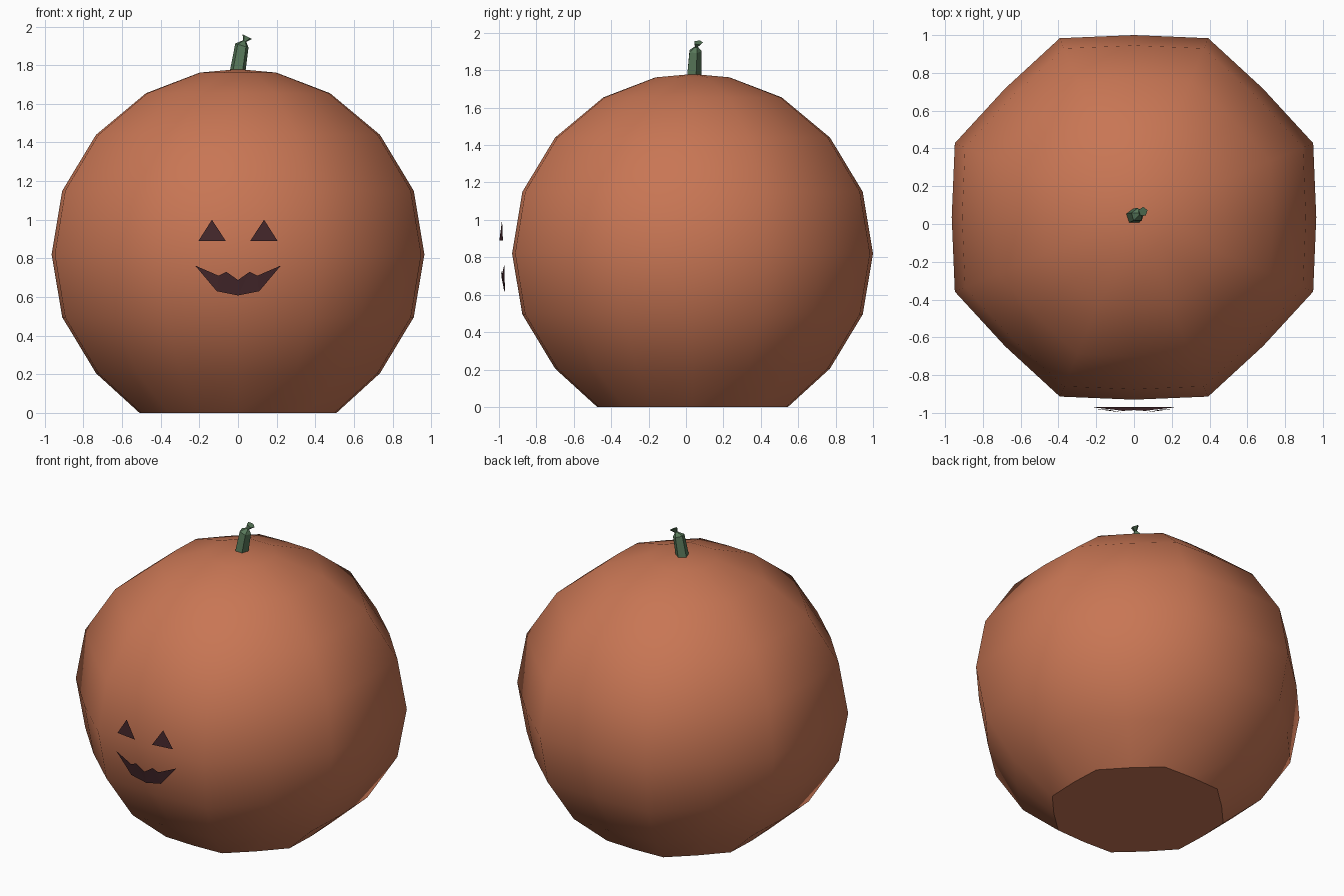
import bpy
import math

if "Cube" in bpy.data.objects:
    bpy.data.objects.remove(bpy.data.objects["Cube"])

CY = 0.035  # centre of the body in y


def material(name, rgb):
    m = bpy.data.materials.new(name)
    m.diffuse_color = (*rgb, 1)
    m.use_nodes = True
    m.node_tree.nodes["Principled BSDF"].inputs["Base Color"].default_value = m.diffuse_color
    return m


def build(name, verts, faces, mat, smooth=False):
    me = bpy.data.meshes.new(name)
    me.from_pydata(verts, [], faces)
    me.materials.append(mat)
    for p in me.polygons:
        p.use_smooth = smooth
    me.update()
    ob = bpy.data.objects.new(name, me)
    bpy.context.collection.objects.link(ob)
    return ob


def bridge(rings, n):
    """Quads between consecutive rings listed from bottom to top."""
    return [(r * n + i, r * n + (i + 1) % n, (r + 1) * n + (i + 1) % n, (r + 1) * n + i)
            for r in range(rings - 1) for i in range(n)]


orange = material("pumpkin orange", (0.578, 0.181, 0.089))
green = material("stem green", (0.098, 0.188, 0.102))
dark = material("dark maroon", (0.06, 0.021, 0.025))

# Body: rings with 16 points, every second one pushed out into a rounded octagon
profile = [(0.51, 0.0), (0.735, 0.205), (0.91, 0.495), (0.965, 0.82),
           (0.91, 1.15), (0.735, 1.44), (0.477, 1.655), (0.198, 1.762)]
N = 16
verts = []
for r, z in profile:
    for i in range(N):
        a = math.tau * i / N
        k = r * (1.064 if i % 2 else 1.0)
        verts.append((k * math.cos(a), CY + k * math.sin(a), z))
faces = bridge(len(profile), N)
top = (len(profile) - 1) * N
verts.append((0, CY, 1.78))
faces += [(top + i, top + (i + 1) % N, len(verts) - 1) for i in range(N)]
faces.append(tuple(reversed(range(N))))
body = build("pumpkin_body", verts, faces, orange, True)
body.data.polygons[-1].use_smooth = False  # flat base

# Stem: leaning five-sided tube with a pinched neck and flared tip
sections = [(-0.003, 0.04, 1.76, 0.043, 0.0), (0.02, 0.048, 1.902, 0.036, 0.3),
            (0.034, 0.055, 1.925, 0.009, 0.5), (0.048, 0.066, 1.948, 0.025, 0.5)]
verts = []
for x, y, z, r, tilt in sections:
    for i in range(5):
        a = math.tau * i / 5 + math.pi / 2
        dx, dy = r * math.cos(a), r * math.sin(a)
        verts.append((x + dx, y + dy, z - tilt * dx))
faces = bridge(len(sections), 5) + [(4, 3, 2, 1, 0), (15, 16, 17, 18, 19)]
build("stem", verts, faces, green)


# Face: thin curved sheets floating just in front of the body
def on_front(x, z):
    return (x, -1.0 + 0.5 * x * x + 0.44 * (z - 0.87) ** 2, z)


for side, s in (("left", -1), ("right", 1)):
    pts = [on_front(s * x, z) for x, z in ((0.063, 0.89), (0.205, 0.89), (0.135, 1.0))]
    build(side + "_eye", pts, [(0, 1, 2) if s > 0 else (2, 1, 0)], dark)

# Mouth: toothed upper edge joined to a curved lower edge, mirrored in x
upper = [(0, 0.688), (0.06, 0.73), (0.1, 0.71), (0.222, 0.763)]
lower = [(0, 0.608), (0.11, 0.63)]
half = [on_front(x, z) for x, z in upper + lower]
mirrored = [(-x, y, z) for x, y, z in half]
tris = [(4, 1, 0), (4, 5, 1), (5, 2, 1), (5, 3, 2)]
build("mouth", half + mirrored,
      tris + [tuple(6 + i for i in reversed(t)) for t in tris], dark)
